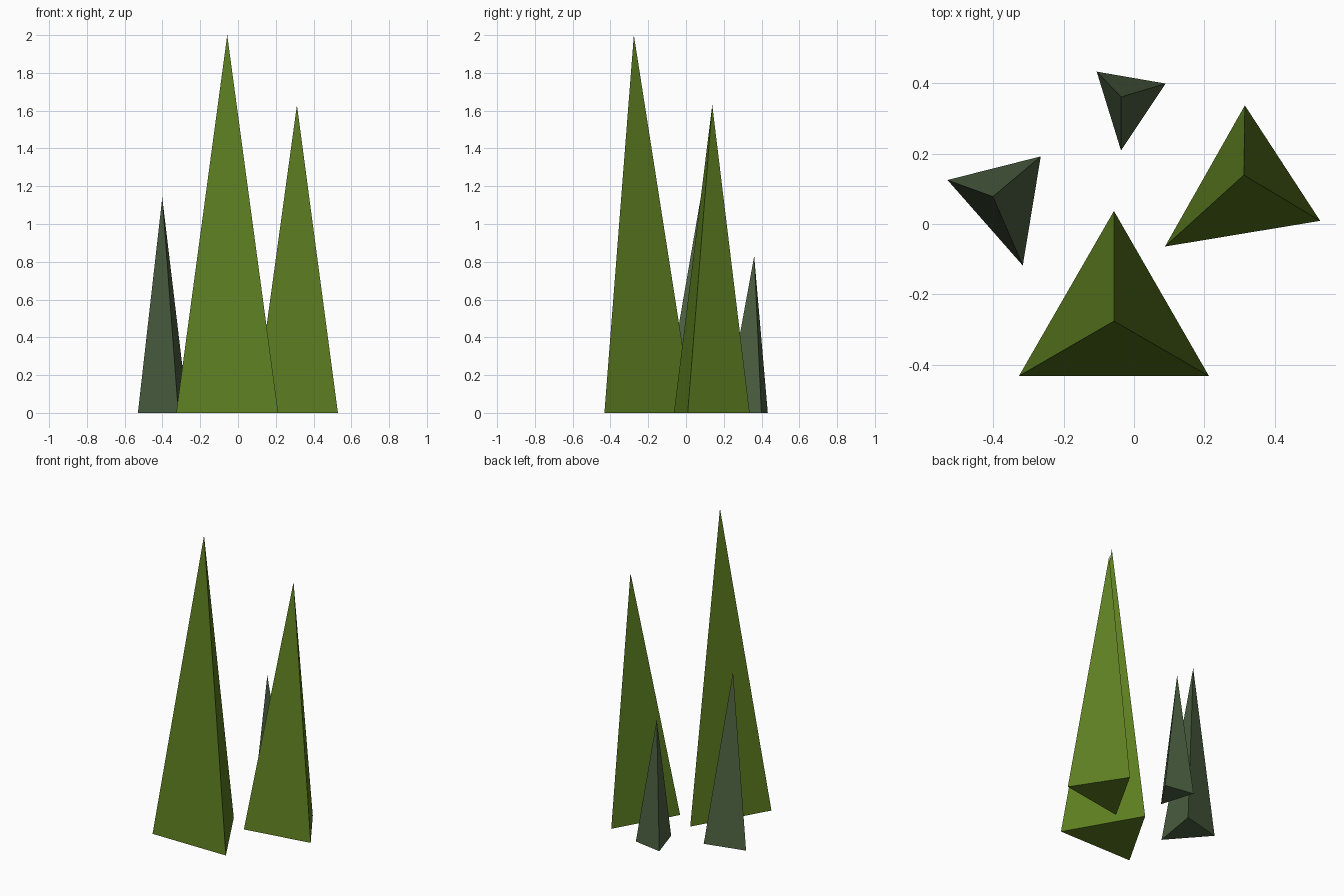
import bpy, bmesh

if "Cube" in bpy.data.objects:
    bpy.data.objects.remove(bpy.data.objects["Cube"])


def material(name, color):
    mat = bpy.data.materials.new(name)
    mat.diffuse_color = color
    mat.use_nodes = True
    mat.node_tree.nodes["Principled BSDF"].inputs["Base Color"].default_value = mat.diffuse_color
    return mat


def spike(name, base, apex, mat):
    """Closed three-sided pyramid: triangular base on the ground, pointed tip."""
    bm = bmesh.new()
    ring = [bm.verts.new((x, y, 0)) for x, y in base]
    tip = bm.verts.new(apex)
    bm.faces.new(ring)
    for i in range(3):
        bm.faces.new((ring[i], ring[(i + 1) % 3], tip))
    bmesh.ops.recalc_face_normals(bm, faces=bm.faces)
    mesh = bpy.data.meshes.new(name)
    bm.to_mesh(mesh)
    bm.free()
    mesh.materials.append(mat)
    obj = bpy.data.objects.new(name, mesh)
    bpy.context.collection.objects.link(obj)


bright = material("bright_green", (0.11, 0.21, 0.015, 1))
dark = material("dark_green", (0.075, 0.12, 0.055, 1))

# Two large blades of grass
spike("tall_blade", [(-0.327, -0.432), (0.213, -0.432), (-0.057, 0.037)],
      (-0.057, -0.276, 2.0), bright)
spike("medium_blade", [(0.088, -0.064), (0.529, 0.009), (0.315, 0.337)],
      (0.312, 0.139, 1.63), bright)

# Two small blades behind
spike("short_blade", [(-0.53, 0.125), (-0.316, -0.118), (-0.265, 0.192)],
      (-0.401, 0.078, 1.14), dark)
spike("tiny_blade", [(-0.106, 0.433), (-0.037, 0.209), (0.09, 0.399)],
      (-0.037, 0.361, 0.83), dark)
